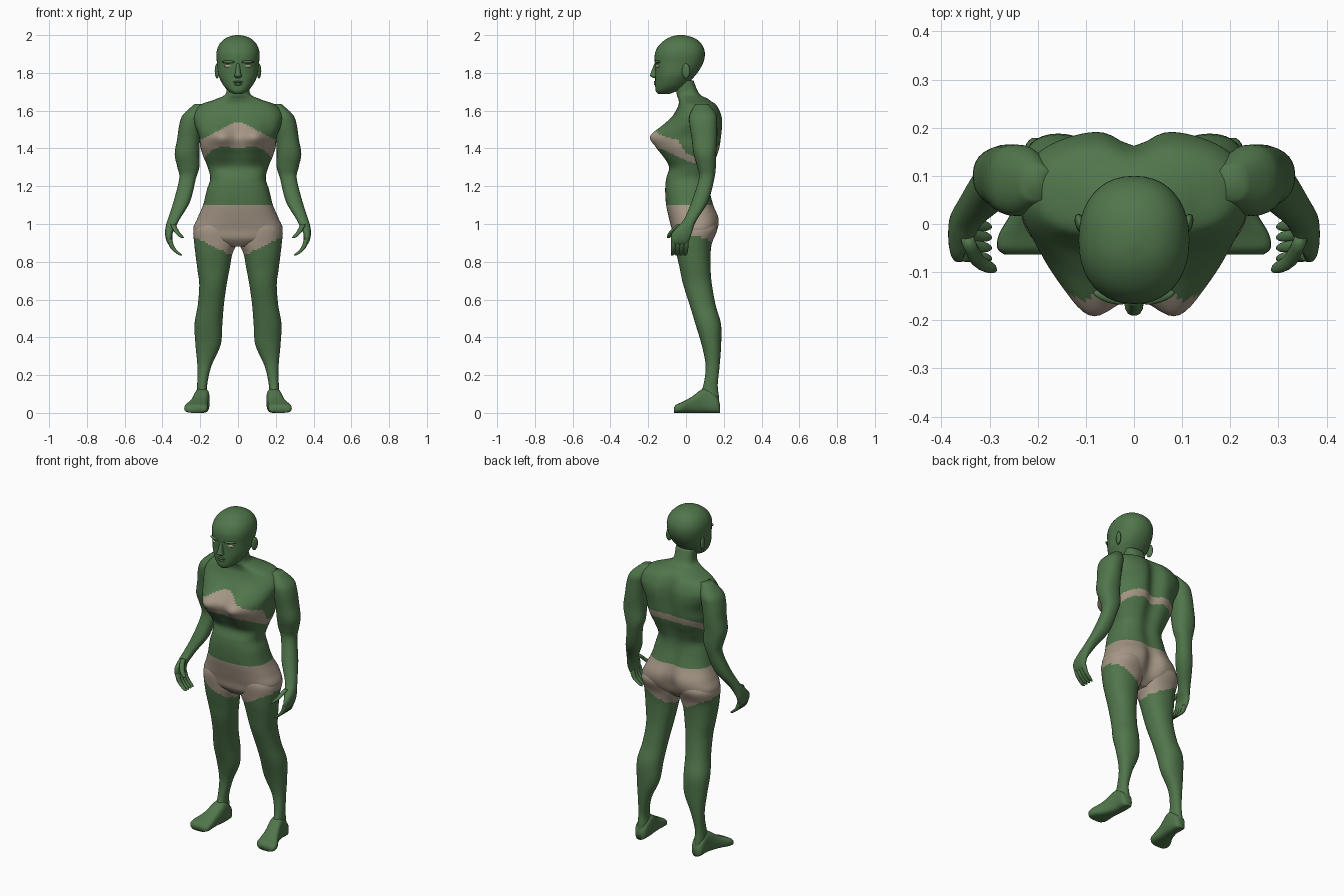
import bpy, bmesh, math
from mathutils import Matrix, Vector


def material(name, rgb):
    m = bpy.data.materials.new(name)
    m.diffuse_color = (*rgb, 1)
    return m


SKIN = material("green skin", (0.08, 0.18, 0.07))
CLOTH = material("beige cloth", (0.38, 0.31, 0.24))
EYE = material("pale eye", (0.6, 0.52, 0.4))


def finish(name, bm, mats, mirror, rule=None):
    bmesh.ops.recalc_face_normals(bm, faces=bm.faces[:])
    for f in bm.faces:
        f.smooth = True
        if rule:
            f.material_index = int(rule(f.calc_center_median()))
    me = bpy.data.meshes.new(name)
    bm.to_mesh(me)
    bm.free()
    for m in mats:
        me.materials.append(m)
    ob = bpy.data.objects.new(name, me)
    bpy.context.collection.objects.link(ob)
    if mirror:
        ob.modifiers.new("mirror", 'MIRROR')
    return ob


def smooth_rows(keys, steps):
    """Catmull-Rom interpolation between key cross-sections."""
    out = []
    for i in range(len(keys) - 1):
        p0, p1, p2, p3 = (keys[max(0, min(len(keys) - 1, i + d))] for d in (-1, 0, 1, 2))
        for s in range(steps):
            t = s / steps
            out.append([0.5 * (2 * b + (c - a) * t + (2 * a - 5 * b + 4 * c - d) * t * t
                               + (3 * b - a - 3 * c + d) * t ** 3)
                        for a, b, c, d in zip(p0, p1, p2, p3)])
    return out + [list(keys[-1])]


def oval(n, power):
    for i in range(n):
        a = 2 * math.pi * i / n
        c, s = math.cos(a), math.sin(a)
        yield (math.copysign(abs(c) ** (2 / power), c), math.copysign(abs(s) ** (2 / power), s))


def level_ring(row, n, power):
    """Row: z, centre x, half width, front y, back y, bust, back groove."""
    z, cx, rx, yf, yb = row[:5]
    bust, groove = row[5:7] if len(row) > 5 else (0, 0)
    pts = []
    for u, v in oval(n, power):
        x, y = cx + rx * u, (yf + yb) / 2 + (yb - yf) / 2 * v
        if v < 0:
            y -= bust * math.exp(-((abs(x) - 0.09) / 0.06) ** 2) * min(1, -2 * v)
        else:
            y -= groove * math.exp(-(x / 0.045) ** 2) * v
        pts.append((x, y, z))
    return pts


def foot_ring(row, n, power):
    y, cx, rx, top = row
    return [(cx + rx * u, y, top / 2 * (1 + v)) for u, v in oval(n, power)]


def loft(name, keys, n=24, steps=4, power=2.2, mirror=True, rule=None, ring=level_ring):
    bm = bmesh.new()
    rings = [[bm.verts.new(p) for p in ring(r, n, power)] for r in smooth_rows(keys, steps)]
    for a, b in zip(rings, rings[1:]):
        for i in range(n):
            j = (i + 1) % n
            bm.faces.new((a[i], a[j], b[j], b[i]))
    bm.faces.new(rings[0])
    bm.faces.new(rings[-1])
    return finish(name, bm, [SKIN, CLOTH], mirror, rule)


def ellipsoid(name, at, radii, mat=SKIN, mirror=True, turn=0):
    bm = bmesh.new()
    bmesh.ops.create_uvsphere(bm, u_segments=16, v_segments=10, radius=1)
    bm.transform(Matrix.Translation(at) @ Matrix.Rotation(turn, 4, 'Z')
                 @ Matrix.Diagonal((*radii, 1)))
    return finish(name, bm, [mat], mirror)


# clothing areas
def is_shorts(p):
    return 0.83 + 0.5 * max(0, abs(p.x) - 0.03) < p.z < 1.1


def is_top(p):
    low = 1.32 + 0.45 * abs(p.y - 0.04)
    high = min(1.545 - 0.5 * abs(p.x), low + 0.035 + 1.2 * max(0, -p.y))
    if p.y > 0:
        high = low + 0.035
    return low < p.z < high


# torso with neck
loft("torso", [
    (0.88, 0, 0.06, -0.03, 0.08, 0, 0), (0.92, 0, 0.19, -0.065, 0.135, 0, 0.02),
    (0.97, 0, 0.236, -0.075, 0.17, 0, 0.04), (1.03, 0, 0.215, -0.09, 0.178, 0, 0.035),
    (1.10, 0, 0.185, -0.105, 0.15, 0, 0.015), (1.18, 0, 0.165, -0.11, 0.13, 0, 0.015),
    (1.24, 0, 0.147, -0.105, 0.127, 0, 0.015), (1.30, 0, 0.16, -0.09, 0.145, 0, 0.02),
    (1.36, 0, 0.185, -0.115, 0.17, 0.015, 0.025), (1.41, 0, 0.20, -0.14, 0.185, 0.03, 0.03),
    (1.465, 0, 0.207, -0.145, 0.193, 0.053, 0.035), (1.53, 0, 0.23, -0.10, 0.197, 0.02, 0.035),
    (1.58, 0, 0.235, -0.065, 0.19, 0, 0.03), (1.63, 0, 0.20, -0.04, 0.165, 0, 0.02),
    (1.66, 0, 0.12, -0.04, 0.12, 0, 0), (1.69, 0, 0.065, -0.05, 0.07, 0, 0),
    (1.76, 0, 0.06, -0.055, 0.04, 0, 0)],
    n=96, steps=8, power=2.5, mirror=False, rule=lambda p: is_shorts(p) or is_top(p))

# legs and feet
leg = [(1.02, 0.20, 0.01, -0.06, 0.15), (0.97, 0.235, 0.003, -0.068, 0.165),
       (0.90, 0.232, 0.006, -0.06, 0.138), (0.84, 0.225, 0.03, -0.05, 0.13),
       (0.76, 0.215, 0.045, -0.032, 0.13), (0.68, 0.205, 0.06, -0.015, 0.137),
       (0.57, 0.213, 0.075, 0.02, 0.157), (0.47, 0.23, 0.083, 0.05, 0.185),
       (0.36, 0.225, 0.092, 0.083, 0.186), (0.25, 0.215, 0.14, 0.104, 0.178),
       (0.15, 0.216, 0.163, 0.093, 0.168), (0.09, 0.22, 0.16, 0.07, 0.174),
       (0.03, 0.222, 0.158, 0.06, 0.178)]
loft("leg", [(z, (o + i) / 2, (o - i) / 2, f, b) for z, o, i, f, b in leg],
     n=40, steps=6, rule=is_shorts)
loft("foot", [(0.179, 0.19, 0.022, 0.05), (0.16, 0.19, 0.036, 0.09), (0.10, 0.19, 0.04, 0.13),
              (0.03, 0.205, 0.047, 0.085), (-0.02, 0.219, 0.061, 0.058),
              (-0.05, 0.223, 0.061, 0.045), (-0.063, 0.225, 0.045, 0.03)],
     power=3, ring=foot_ring)

# arms with palms
loft("arm", [
    (1.635, 0.20, 0.03, 0.05, 0.12), (1.58, 0.235, 0.055, 0.02, 0.16),
    (1.53, 0.25, 0.06, 0.018, 0.165), (1.45, 0.262, 0.06, 0.03, 0.165),
    (1.37, 0.27, 0.065, 0.04, 0.16), (1.30, 0.263, 0.058, 0.06, 0.158),
    (1.24, 0.267, 0.044, 0.068, 0.15), (1.12, 0.297, 0.044, 0.03, 0.118),
    (1.03, 0.338, 0.032, -0.008, 0.062), (0.99, 0.354, 0.028, -0.04, 0.042),
    (0.95, 0.366, 0.02, -0.075, 0.03), (0.91, 0.363, 0.016, -0.078, 0.015),
    (0.89, 0.355, 0.01, -0.07, 0.005)], n=28, steps=4, power=2.3)


def digit(name, path, r):
    loft(name, [(z, x, r * k, y - r * k, y + r * k)
                for (x, y, z), k in zip(path, (1, 1, 0.85, 0.4))], n=10, steps=3)


for i in range(4):
    y = 0.0 - 0.022 * i
    digit("finger_%d" % (i + 1), [(0.362, y, 0.92), (0.347, y, 0.875),
                                  (0.313, y - 0.004, 0.842), (0.30, y - 0.006, 0.833)], 0.013)
digit("thumb", [(0.345, -0.035, 1.0), (0.325, -0.075, 0.96),
                (0.30, -0.09, 0.933), (0.29, -0.095, 0.925)], 0.014)

# head
loft("head", [
    (1.688, 0, 0.022, -0.148, -0.09), (1.703, 0, 0.048, -0.16, -0.05),
    (1.73, 0, 0.075, -0.163, 0.0), (1.77, 0, 0.097, -0.163, 0.035),
    (1.80, 0, 0.106, -0.163, 0.06), (1.85, 0, 0.111, -0.165, 0.09),
    (1.90, 0, 0.115, -0.165, 0.10), (1.94, 0, 0.105, -0.148, 0.09),
    (1.97, 0, 0.083, -0.118, 0.066), (1.99, 0, 0.052, -0.083, 0.03),
    (2.0, 0, 0.012, -0.045, -0.01)], n=40, steps=4, mirror=False)
loft("nose", [(1.772, 0, 0.012, -0.172, -0.15), (1.784, 0, 0.02, -0.19, -0.14),
              (1.80, 0, 0.015, -0.187, -0.14), (1.85, 0, 0.009, -0.168, -0.14)],
     n=14, mirror=False)
ellipsoid("upper_lip", (0, -0.16, 1.752), (0.026, 0.011, 0.006), mirror=False)
ellipsoid("lower_lip", (0, -0.158, 1.740), (0.022, 0.012, 0.007), mirror=False)
ellipsoid("brow", (0.05, -0.152, 1.858), (0.036, 0.012, 0.008), turn=0.3)
ellipsoid("eye", (0.052, -0.149, 1.836), (0.023, 0.008, 0.007), EYE, turn=0.3)
ellipsoid("ear", (0.111, 0.0, 1.81), (0.011, 0.022, 0.04), turn=-0.3)
